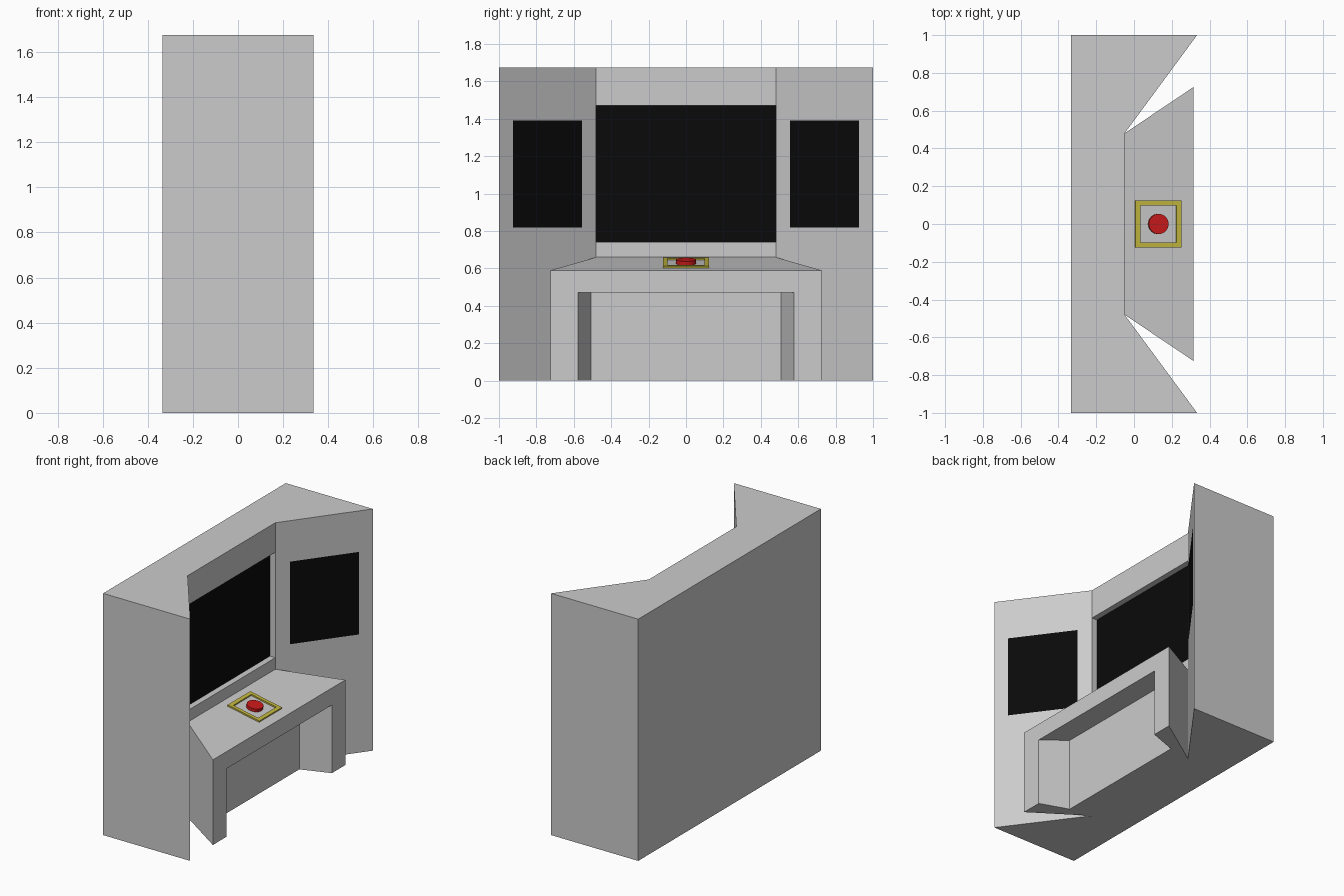
import bpy, bmesh, math
from mathutils import Matrix, Vector

if "Cube" in bpy.data.objects:
    bpy.data.objects.remove(bpy.data.objects["Cube"])


def material(name, color):
    m = bpy.data.materials.new(name)
    m.diffuse_color = (*color, 1)
    m.use_nodes = True
    m.node_tree.nodes["Principled BSDF"].inputs["Base Color"].default_value = m.diffuse_color
    return m


BLACK = material("screen_black", (0.003, 0.003, 0.003))
YELLOW = material("trim_yellow", (0.55, 0.48, 0.05))
RED = material("button_red", (0.6, 0.01, 0.01))


def finish(name, bm, mat=None):
    bmesh.ops.recalc_face_normals(bm, faces=bm.faces)
    me = bpy.data.meshes.new(name)
    bm.to_mesh(me)
    bm.free()
    ob = bpy.data.objects.new(name, me)
    bpy.context.collection.objects.link(ob)
    if mat:
        me.materials.append(mat)
    return ob


def prism(name, half, z0, top):
    """Vertical prism; half outline (x, y>0) is mirrored in y, top(x) gives the upper height."""
    pts = half + [(x, -y) for x, y in reversed(half)]
    bm = bmesh.new()
    lo = [bm.verts.new((x, y, z0)) for x, y in pts]
    hi = [bm.verts.new((x, y, top(x))) for x, y in pts]
    bm.faces.new(lo)
    bm.faces.new(hi)
    for i in range(len(pts)):
        j = (i + 1) % len(pts)
        bm.faces.new((lo[i], lo[j], hi[j], hi[i]))
    return finish(name, bm)


def cut(ob, cutter):
    mod = ob.modifiers.new("cut", 'BOOLEAN')
    mod.operation = 'DIFFERENCE'
    mod.solver = 'EXACT'
    mod.object = cutter
    bpy.context.view_layer.objects.active = ob
    bpy.ops.object.modifier_apply(modifier=mod.name)
    bpy.data.objects.remove(cutter)


def panel(name, a, b, z0, z1):
    """Flat upright screen between two plan points."""
    me = bpy.data.meshes.new(name)
    me.from_pydata([(*a, z0), (*b, z0), (*b, z1), (*a, z1)], [], [(0, 1, 2, 3)])
    me.materials.append(BLACK)
    bpy.context.collection.objects.link(bpy.data.objects.new(name, me))


# Cabinet with splayed wings and a recess for the main screen
cabinet = prism("cabinet", [(-0.05, 0.48), (0.334, 1), (-0.334, 1)], 0, lambda x: 1.675)
cut(cabinet, prism("recess_cutter", [(-0.093, 0.48), (0.0, 0.48)], 0.74, lambda x: 1.47))

# Screens: one in the recess, one on each wing
panel("main_screen", (-0.091, -0.48), (-0.091, 0.48), 0.74, 1.47)


def wing_x(y):
    return -0.05 + (y - 0.48) * 0.384 / 0.52 + 0.003


panel("side_screen_right", (wing_x(0.555), 0.555), (wing_x(0.925), 0.925), 0.82, 1.392)
panel("side_screen_left", (wing_x(0.925), -0.925), (wing_x(0.555), -0.555), 0.82, 1.392)

# Desk with sloping top and a knee space
SLOPE = 0.07 / 0.365


def desk_z(x):
    return 0.66 - (x + 0.05) * SLOPE


desk = prism("desk", [(-0.05, 0.48), (0.315, 0.725)], 0, desk_z)
cut(desk, prism("knee_cutter", [(0.115, 0.507), (0.415, 0.614)], -0.1,
                lambda x: 0.472 - (x - 0.315) * SLOPE))

# Placement on the sloping desk top
on_desk = Matrix.Translation(Vector((0.127, 0, desk_z(0.127)))) @ Matrix.Rotation(math.atan(SLOPE), 4, 'Y')

# Square trim around the button
bm = bmesh.new()
corners = [(1, 1), (-1, 1), (-1, -1), (1, -1)]
rings = [[bm.verts.new((sx * hx, sy * hy, z)) for sx, sy in corners]
         for hx, hy, z in ((0.124, 0.124, 0), (0.124, 0.124, 0.01), (0.097, 0.099, 0.01), (0.097, 0.099, 0))]
for k in range(4):
    a, b = rings[k], rings[(k + 1) % 4]
    for i in range(4):
        j = (i + 1) % 4
        bm.faces.new((a[i], a[j], b[j], b[i]))
finish("button_trim", bm, YELLOW).matrix_world = on_desk

# Round push button
bm = bmesh.new()
bmesh.ops.create_cone(bm, cap_ends=True, segments=32, radius1=0.053, radius2=0.053, depth=0.022,
                      matrix=Matrix.Translation((0, 0, 0.011)))
button = finish("push_button", bm, RED)
button.matrix_world = on_desk
bpy.context.view_layer.objects.active = button
button.select_set(True)
bpy.ops.object.shade_smooth_by_angle()
